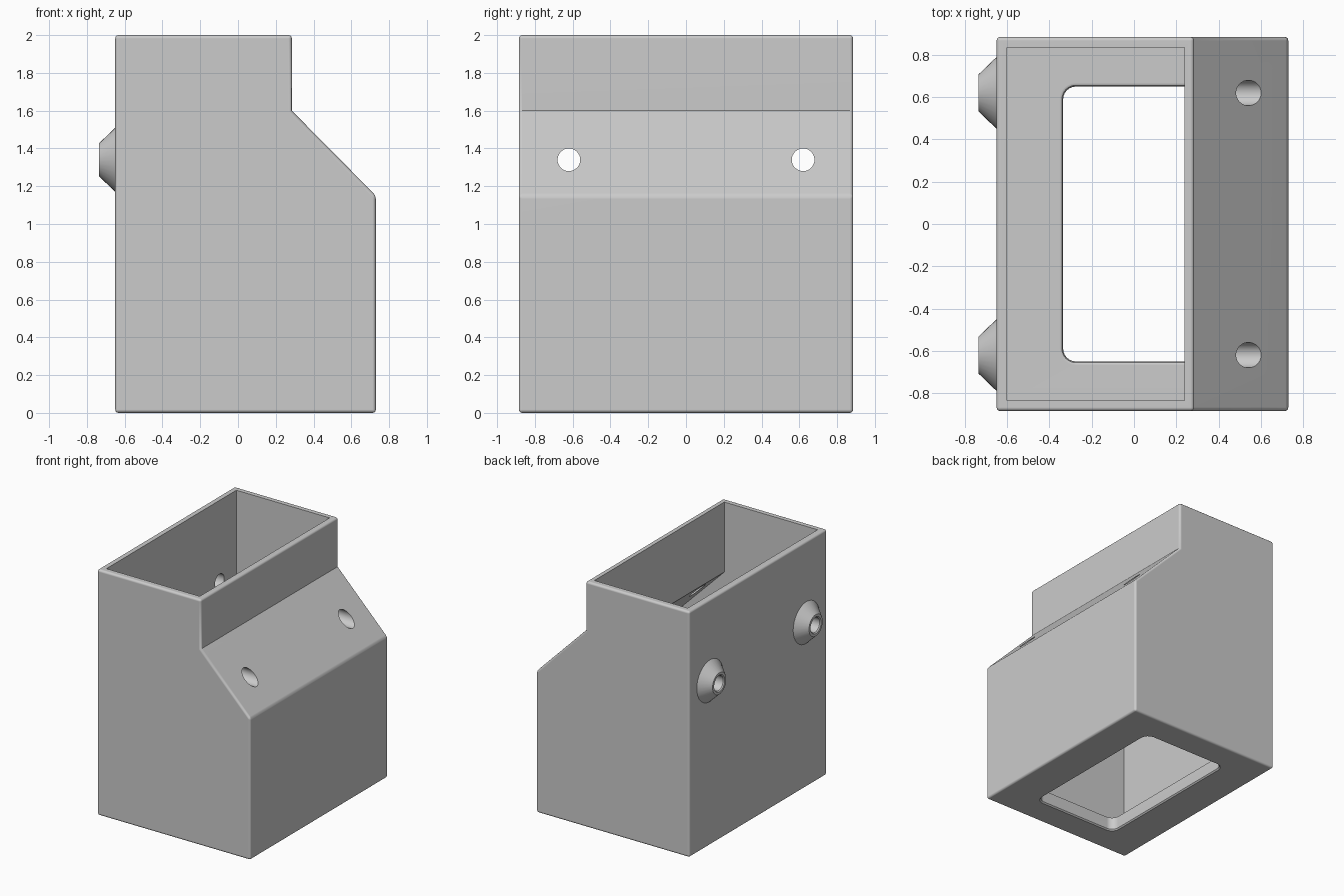
import bpy, bmesh, math
from mathutils import Matrix

if "Cube" in bpy.data.objects:
    bpy.data.objects.remove(bpy.data.objects["Cube"], do_unlink=True)

HOLE_Y, HOLE_Z, HOLE_R = 0.62, 1.34, 0.06
FLOOR = 0.12

grey = bpy.data.materials.new("light grey plastic")
grey.use_nodes = True
grey.diffuse_color = (0.6, 0.6, 0.6, 1)
grey.node_tree.nodes["Principled BSDF"].inputs["Base Color"].default_value = (0.6, 0.6, 0.6, 1)


def add_object(name, bm):
    bmesh.ops.recalc_face_normals(bm, faces=bm.faces)
    mesh = bpy.data.meshes.new(name)
    bm.to_mesh(mesh)
    bm.free()
    mesh.materials.append(grey)
    obj = bpy.data.objects.new(name, mesh)
    bpy.context.collection.objects.link(obj)
    return obj


def loft(loops):
    """Closed solid through matching rings of points."""
    bm = bmesh.new()
    rings = [[bm.verts.new(p) for p in loop] for loop in loops]
    n = len(rings[0])
    for a, b in zip(rings, rings[1:]):
        for i in range(n):
            j = (i + 1) % n
            bm.faces.new((a[i], a[j], b[j], b[i]))
    bm.faces.new(rings[0])
    bm.faces.new(rings[-1])
    bmesh.ops.recalc_face_normals(bm, faces=bm.faces)
    return bm


def prism(profile, half):
    return loft([[(x, y, z) for x, z in profile] for y in (-half, half)])


def rounded_rect(cx, hx, hy, r, z, steps=6):
    pts = []
    for k, (sx, sy) in enumerate(((1, 1), (-1, 1), (-1, -1), (1, -1))):
        for i in range(steps + 1):
            a = math.pi / 2 * (k + i / steps)
            pts.append((cx + sx * (hx - r) + r * math.cos(a),
                        sy * (hy - r) + r * math.sin(a), z))
    return pts


def smooth(obj):
    bpy.ops.object.select_all(action='DESELECT')
    obj.select_set(True)
    bpy.context.view_layer.objects.active = obj
    bpy.ops.object.shade_smooth_by_angle(angle=math.radians(35))


# Outer shell with softened convex edges
bm = prism([(-0.65, 0), (0.73, 0), (0.73, 1.15), (0.285, 1.6), (0.285, 2), (-0.65, 2)], 0.885)
convex = [e for e in bm.edges
          if not all(abs(v.co.x - 0.285) < 1e-4 and abs(v.co.z - 1.6) < 1e-4 for v in e.verts)]
bmesh.ops.bevel(bm, geom=convex, offset=0.018, segments=3, profile=0.5, affect='EDGES')
body = add_object("housing", bm)

# Cutters: cavity, floor opening with eased edges, two through holes
cutters = [add_object("cavity_cutter", prism(
    [(-0.6, FLOOR), (0.68, FLOOR), (0.68, 0.99), (0.24, 1.43), (0.24, 2.1), (-0.6, 2.1)], 0.835))]

levels = [(-0.05, 0.01), (0.0, 0.01), (0.01, 0.0), (FLOOR - 0.02, 0.0),
          (FLOOR - 0.006, 0.006), (FLOOR, 0.018), (FLOOR + 0.05, 0.018)]
cutters.append(add_object("floor_opening_cutter", loft(
    [rounded_rect(0.04, 0.375 + d, 0.65 + d, 0.06 + d, z) for z, d in levels])))

for side in (-1, 1):
    bm = bmesh.new()
    bmesh.ops.create_cone(bm, cap_ends=True, segments=32, radius1=HOLE_R, radius2=HOLE_R, depth=3,
                          matrix=Matrix.Translation((0, side * HOLE_Y, HOLE_Z))
                          @ Matrix.Rotation(math.pi / 2, 4, 'Y'))
    cutters.append(add_object("hole_cutter", bm))

for cutter in cutters:
    cutter.hide_render = True
    mod = body.modifiers.new("cut", 'BOOLEAN')
    mod.operation = 'DIFFERENCE'
    mod.solver = 'EXACT'
    mod.object = cutter
    bpy.context.view_layer.objects.active = body
    bpy.ops.object.modifier_apply(modifier=mod.name)
    bpy.data.objects.remove(cutter, do_unlink=True)

smooth(body)
body.modifiers.new("even_shading", 'WEIGHTED_NORMAL').keep_sharp = True

# Conical bosses around the holes on the flat wall
boss_profile = [(-0.645, 0.17), (-0.65, 0.17), (-0.735, 0.088), (-0.735, 0.068),
                (-0.727, HOLE_R), (-0.645, HOLE_R)]
SEG = 32
for name, side in (("left_boss", -1), ("right_boss", 1)):
    bm = bmesh.new()
    rings = []
    for i in range(SEG):
        a = 2 * math.pi * i / SEG
        rings.append([bm.verts.new((x, side * HOLE_Y + r * math.cos(a), HOLE_Z + r * math.sin(a)))
                      for x, r in boss_profile])
    n = len(boss_profile)
    for i in range(SEG):
        a, b = rings[i], rings[(i + 1) % SEG]
        for k in range(n):
            m = (k + 1) % n
            bm.faces.new((a[k], a[m], b[m], b[k]))
    smooth(add_object(name, bm))
